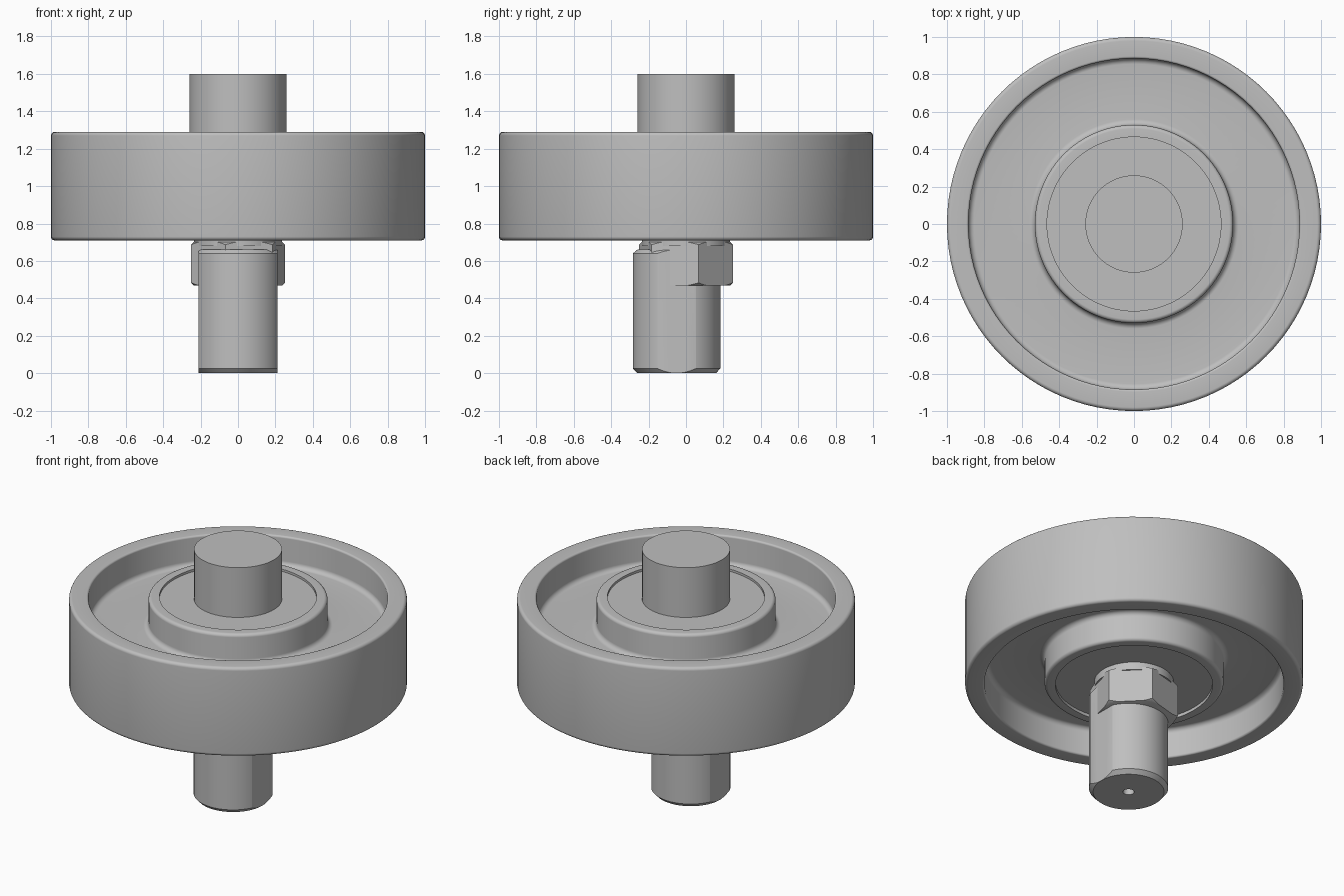
import bpy, bmesh, math
from mathutils import Vector, Matrix

old = bpy.data.objects.get("Cube")
if old:
    bpy.data.objects.remove(old, do_unlink=True)

GREY = (0.52, 0.52, 0.52, 1)
steel = bpy.data.materials.new("plain grey")
steel.use_nodes = True
steel.diffuse_color = GREY
steel.node_tree.nodes["Principled BSDF"].inputs["Base Color"].default_value = GREY


def finish(bm, name):
    bmesh.ops.remove_doubles(bm, verts=bm.verts, dist=1e-5)
    bmesh.ops.recalc_face_normals(bm, faces=bm.faces)
    mesh = bpy.data.meshes.new(name)
    bm.to_mesh(mesh)
    bm.free()
    mesh.materials.append(steel)
    obj = bpy.data.objects.new(name, mesh)
    bpy.context.collection.objects.link(obj)
    return obj


def smooth(obj):
    bpy.ops.object.select_all(action='DESELECT')
    obj.select_set(True)
    bpy.context.view_layer.objects.active = obj
    bpy.ops.object.shade_smooth_by_angle(angle=math.radians(32))


def rounded(points, steps=5):
    """Replace each (radius, z, fillet) corner with a smooth curve."""
    out = []
    n = len(points)
    for i, (r, z, f) in enumerate(points):
        p = Vector((r, z))
        if f == 0:
            out.append(p)
            continue
        a = p + (Vector(points[i - 1][:2]) - p).normalized() * f
        b = p + (Vector(points[(i + 1) % n][:2]) - p).normalized() * f
        c = a + b - p
        for k in range(steps + 1):
            d = (a - c).lerp(b - c, k / steps).normalized()
            out.append(c + d * f)
    return out


def lathe(profile, closed=False, segments=96):
    """Revolve (radius, z) points around the z axis."""
    bm = bmesh.new()
    verts = [bm.verts.new((p[0], 0, p[1])) for p in profile]
    edges = [bm.edges.new(pair) for pair in zip(verts, verts[1:])]
    if closed:
        edges.append(bm.edges.new((verts[-1], verts[0])))
    bmesh.ops.spin(bm, geom=verts + edges, cent=(0, 0, 0), axis=(0, 0, 1),
                   angle=math.tau, steps=segments, use_merge=False)
    bmesh.ops.remove_doubles(bm, verts=bm.verts, dist=1e-5)
    return bm


# Wheel: rim, web and hub ring, symmetric about its middle plane
MID = 1.0
upper = [(1.0, 0.29, 0.02), (0.885, 0.29, 0.012), (0.885, 0.10, 0.03),
         (0.53, 0.10, 0.03), (0.53, 0.29, 0.02), (0.465, 0.29, 0)]
lower = [(r, -z, f) for r, z, f in reversed(upper)]
outline = [(r, z + MID, f) for r, z, f in upper + lower]
smooth(finish(lathe(rounded(outline), closed=True), "wheel"))

# Bearing disc set slightly into both ends of the hub
smooth(finish(lathe([(0, 0.73), (0.47, 0.73), (0.47, 1.275), (0, 1.275)]), "bearing_disc"))

# Plain upper pin
smooth(finish(lathe([(0, 1.2), (0.26, 1.2), (0.26, 1.6), (0, 1.6)]), "upper_pin"))

# Collar between the hub and the hexagon
smooth(finish(lathe([(0, 0.68), (0.235, 0.68), (0.235, 0.75), (0, 0.75)]), "collar"))

# Hexagon with chamfered corners
bm = bmesh.new()
bmesh.ops.create_cone(bm, cap_ends=True, segments=6, radius1=0.26, radius2=0.26, depth=0.23,
                      matrix=Matrix.Translation((0, 0, 0.585)))
corner = max(bm.verts, key=lambda v: v.co.x)
turn = math.radians(15) - math.atan2(corner.co.y, corner.co.x)
bmesh.ops.rotate(bm, verts=bm.verts, cent=(0, 0, 0), matrix=Matrix.Rotation(turn, 3, 'Z'))
hexagon = finish(bm, "hexagon")
cutter = finish(lathe([(0, 0.46), (0.22, 0.46), (0.28, 0.495), (0.28, 0.675),
                       (0.22, 0.71), (0, 0.71)]), "chamfer_cutter")
cutter.hide_render = True
bpy.context.view_layer.objects.active = hexagon
trim = hexagon.modifiers.new("chamfer", 'BOOLEAN')
trim.operation = 'INTERSECT'
trim.object = cutter
bpy.ops.object.modifier_apply(modifier=trim.name)
bpy.data.objects.remove(cutter, do_unlink=True)
smooth(hexagon)

# Offset lower shaft: centre hole, chamfered ends, a flat on each side
bm = lathe([(0, 0.06), (0.033, 0.04), (0.033, 0), (0.21, 0), (0.234, 0.025),
            (0.234, 0.64), (0.21, 0.66), (0, 0.66)])
for side in (1, -1):
    cut = bmesh.ops.bisect_plane(bm, geom=bm.verts[:] + bm.edges[:] + bm.faces[:],
                                 plane_co=(0.21 * side, 0, 0), plane_no=(side, 0, 0),
                                 clear_outer=True)
    rim = [e for e in cut["geom_cut"] if isinstance(e, bmesh.types.BMEdge)]
    bmesh.ops.holes_fill(bm, edges=rim)
bmesh.ops.translate(bm, verts=bm.verts, vec=(0, -0.05, 0))
smooth(finish(bm, "lower_shaft"))
